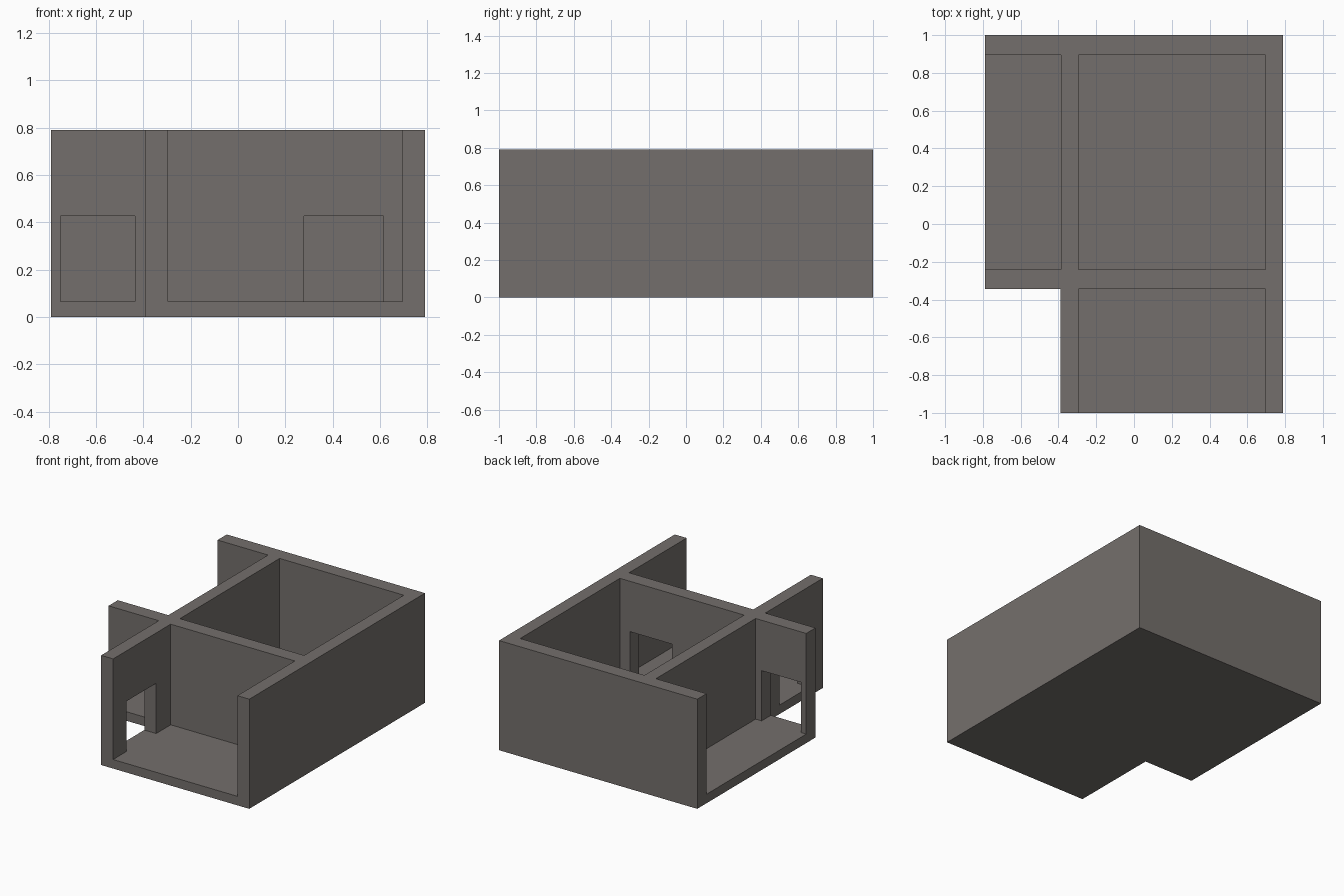
import bpy, bmesh

if "Cube" in bpy.data.objects:
    bpy.data.objects.remove(bpy.data.objects["Cube"])

TOP, FLOOR, DOOR = 0.79, 0.065, 0.427

stone = bpy.data.materials.new("warm grey")
stone.diffuse_color = (0.175, 0.159, 0.150, 1)
stone.use_nodes = True
stone.node_tree.nodes["Principled BSDF"].inputs["Base Color"].default_value = stone.diffuse_color


def prism(name, outline, z0, z1):
    """Extrude a plan outline from z0 to z1."""
    bm = bmesh.new()
    base = bm.faces.new([bm.verts.new((x, y, z0)) for x, y in outline])
    ext = bmesh.ops.extrude_face_region(bm, geom=[base])["geom"]
    verts = [v for v in ext if isinstance(v, bmesh.types.BMVert)]
    bmesh.ops.translate(bm, verts=verts, vec=(0, 0, z1 - z0))
    bmesh.ops.recalc_face_normals(bm, faces=bm.faces[:])
    mesh = bpy.data.meshes.new(name)
    bm.to_mesh(mesh)
    bm.free()
    mesh.materials.append(stone)
    ob = bpy.data.objects.new(name, mesh)
    bpy.context.collection.objects.link(ob)
    return ob


def cut(target, name, x0, x1, y0, y1, z1):
    """Carve a box standing on the floor out of the target."""
    box = prism(name, [(x0, y0), (x1, y0), (x1, y1), (x0, y1)], FLOOR, z1)
    box.hide_render = True
    mod = target.modifiers.new(name, 'BOOLEAN')
    mod.operation, mod.solver, mod.object = 'DIFFERENCE', 'EXACT', box
    bpy.context.view_layer.objects.active = target
    bpy.ops.object.modifier_apply(modifier=name)
    bpy.data.objects.remove(box)


# L-shaped solid block
house = prism("house_walls_and_floor", [
    (-0.79, -0.345), (-0.39, -0.345), (-0.39, -1), (0.79, -1),
    (0.79, 1), (-0.79, 1)], 0, TOP)

# Rooms: closed main room, front room open forwards, side room open leftwards
cut(house, "main_room", -0.295, 0.695, -0.24, 0.895, 1)
cut(house, "front_room", -0.295, 0.695, -1.2, -0.345, 1)
cut(house, "side_room", -1, -0.387, -0.24, 0.895, 1)

# Doorways through the middle wall and the front room's left wall
cut(house, "side_door", -0.75, -0.435, -0.4, -0.2, DOOR)
cut(house, "main_door", 0.28, 0.615, -0.4, -0.2, DOOR)
cut(house, "front_door", -0.45, -0.25, -0.85, -0.51, DOOR)
